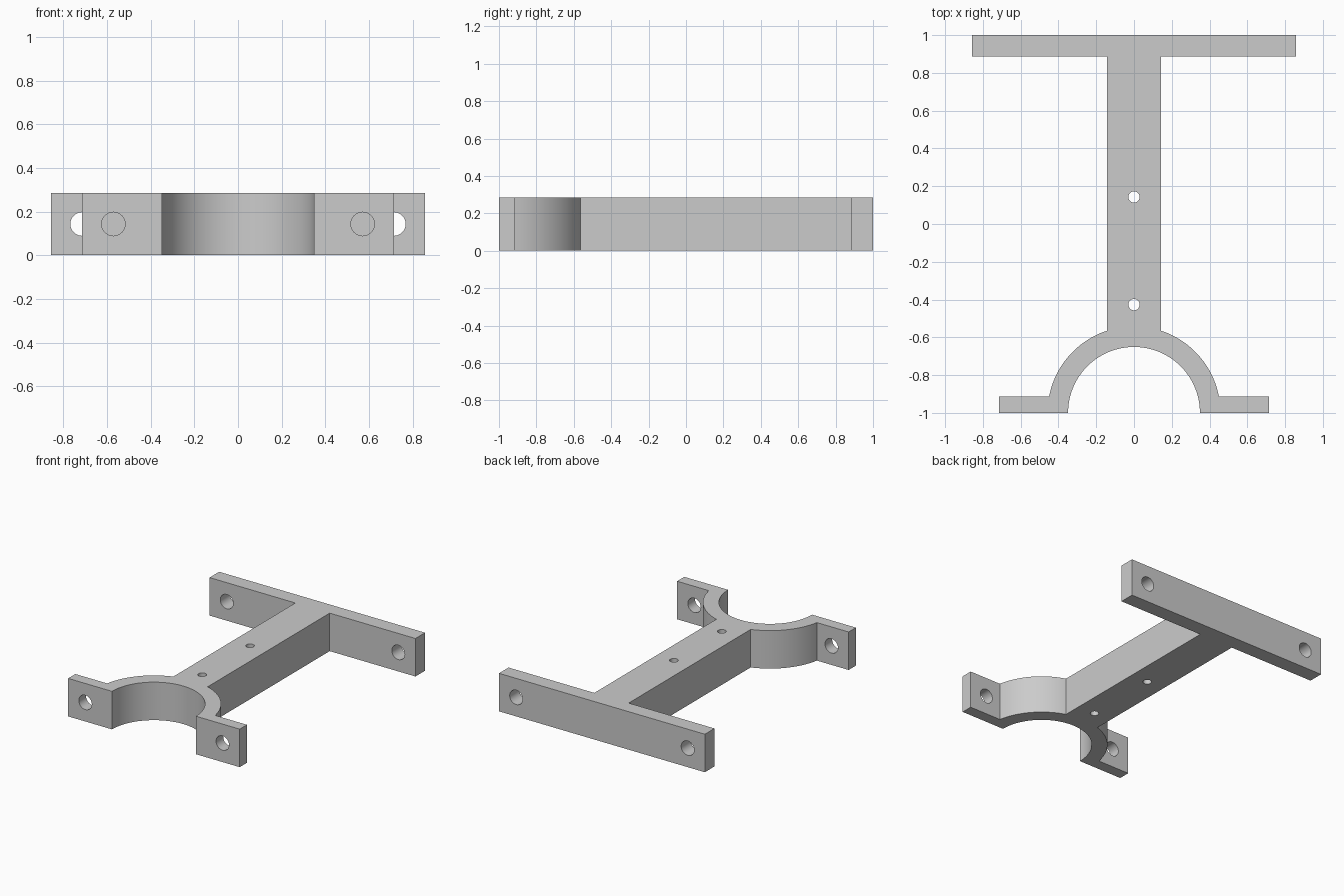
import bpy, bmesh
from math import asin, cos, sin, pi
from mathutils import Matrix, Vector

default = bpy.data.objects.get("Cube")
if default:
    bpy.data.objects.remove(default, do_unlink=True)

HEIGHT = 0.286
STEM = 0.143              # half width of the stem
INNER, OUTER = 0.349, 0.458
FLANGE_X, FLANGE_T = 0.714, 0.086
BAR_X, BAR_T = 0.857, 0.114

grey = bpy.data.materials.new("plain grey")
grey.use_nodes = True
colour = (0.6, 0.6, 0.6, 1)
grey.diffuse_color = colour
grey.node_tree.nodes["Principled BSDF"].inputs["Base Color"].default_value = colour


def make_object(name, bm):
    bmesh.ops.recalc_face_normals(bm, faces=bm.faces)
    mesh = bpy.data.meshes.new(name)
    bm.to_mesh(mesh)
    bm.free()
    obj = bpy.data.objects.new(name, mesh)
    bpy.context.collection.objects.link(obj)
    mesh.materials.append(grey)
    return obj


def arc(radius, start, end, steps):
    """Points on a circle centred on the clamp axis."""
    angles = [start + (end - start) * i / steps for i in range(steps + 1)]
    return [(radius * cos(a), radius * sin(a) - 1) for a in angles]


# Right half of the outline, from the clamp crown round to the back bar
half = arc(INNER, pi / 2, 0, 32)
half += [(FLANGE_X, -1), (FLANGE_X, FLANGE_T - 1)]
half += arc(OUTER, asin(FLANGE_T / OUTER), pi / 2 - asin(STEM / OUTER), 24)
half += [(STEM, 1 - BAR_T), (BAR_X, 1 - BAR_T), (BAR_X, 1)]
outline = half + [(-x, y) for x, y in reversed(half[1:])]

# Extrude the outline into the bracket
bm = bmesh.new()
base = bm.faces.new([bm.verts.new((x, y, 0)) for x, y in outline])
top = bmesh.ops.extrude_face_region(bm, geom=[base])["geom"]
bmesh.ops.translate(bm, vec=(0, 0, HEIGHT),
                    verts=[v for v in top if isinstance(v, bmesh.types.BMVert)])
bracket = make_object("clamp_bracket", bm)

# Screw holes through the flanges, the back bar and the stem
bm = bmesh.new()


def add_hole(centre, radius, rotation=Matrix()):
    bmesh.ops.create_cone(bm, cap_ends=True, segments=40, radius1=radius,
                          radius2=radius, depth=0.4,
                          matrix=Matrix.Translation(Vector(centre)) @ rotation)


along_y = Matrix.Rotation(pi / 2, 4, "X")
for side in (-1, 1):
    add_hole((side * 0.571, -0.957, HEIGHT / 2), 0.054, along_y)
    add_hole((side * 0.714, 0.943, HEIGHT / 2), 0.054, along_y)
for y in (0.143, -0.427):
    add_hole((0, y, HEIGHT / 2), 0.03)
cutter = make_object("hole_cutter", bm)

cut = bracket.modifiers.new("holes", "BOOLEAN")
cut.operation = "DIFFERENCE"
cut.solver = "EXACT"
cut.object = cutter
bpy.ops.object.select_all(action="DESELECT")
bracket.select_set(True)
bpy.context.view_layer.objects.active = bracket
bpy.ops.object.modifier_apply(modifier=cut.name)
bpy.data.objects.remove(cutter, do_unlink=True)

# Smooth curved walls, sharp edges
bpy.ops.object.shade_smooth_by_angle(angle=pi / 9)
